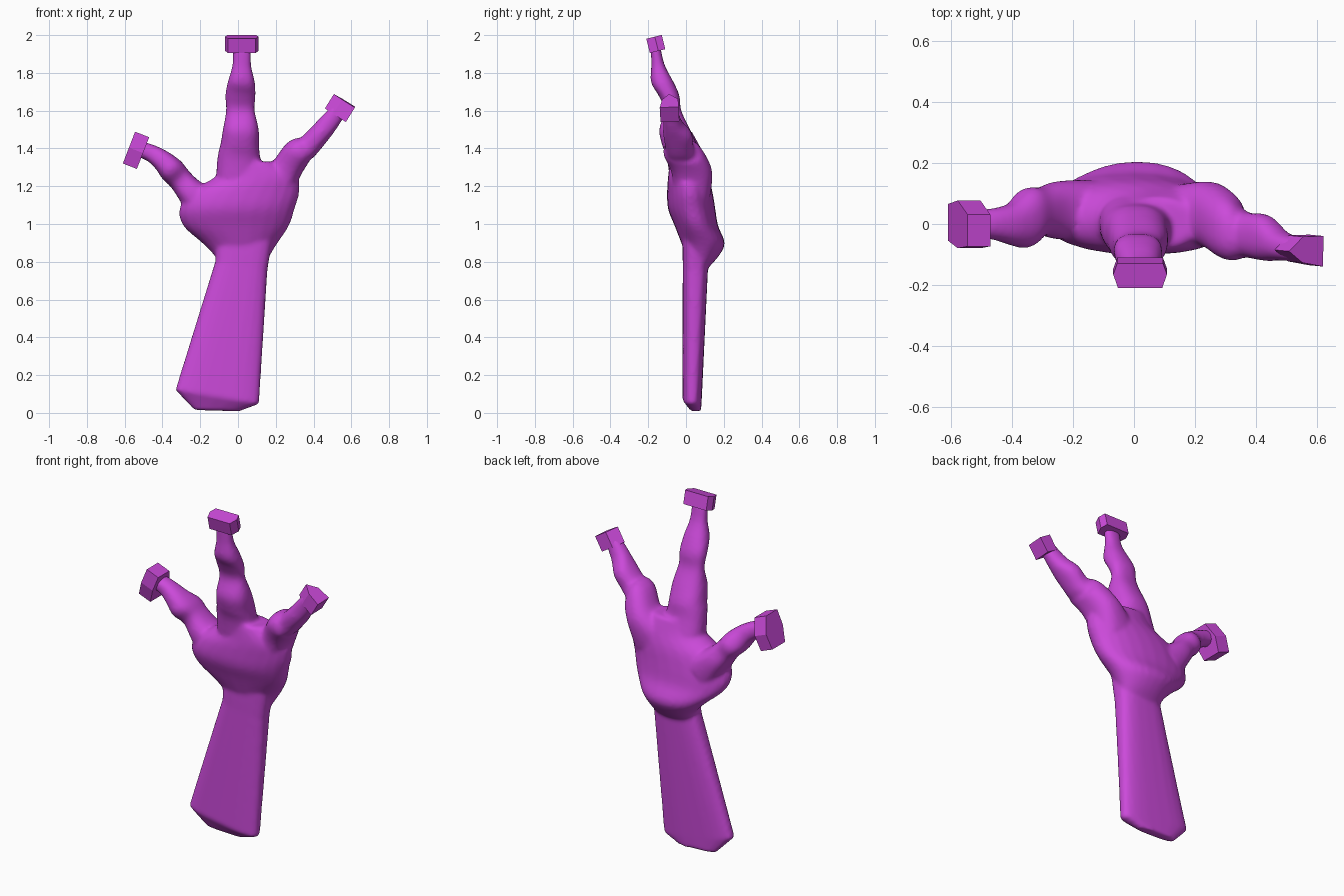
import bpy, bmesh, math
from mathutils import Vector

if "Cube" in bpy.data.objects:
    bpy.data.objects.remove(bpy.data.objects["Cube"])

purple = bpy.data.materials.new("bright_purple")
purple.diffuse_color = (0.60, 0.068, 0.70, 1)
purple.use_nodes = True
purple.node_tree.nodes["Principled BSDF"].inputs["Base Color"].default_value = purple.diffuse_color


def finish(name, bm):
    bmesh.ops.recalc_face_normals(bm, faces=bm.faces)
    mesh = bpy.data.meshes.new(name)
    bm.to_mesh(mesh)
    bm.free()
    mesh.materials.append(purple)
    obj = bpy.data.objects.new(name, mesh)
    bpy.context.collection.objects.link(obj)
    return obj


def refine(stations, steps=4):
    """Catmull-Rom interpolation of the stations."""
    last, result = len(stations) - 1, []
    for i in range(last):
        p = [stations[min(max(i + k, 0), last)] for k in (-1, 0, 1, 2)]
        for j in range(steps):
            t = j / steps
            result.append(tuple(
                b + 0.5 * t * (c - a + t * (2 * a - 5 * b + 4 * c - d + t * (3 * (b - c) + d - a)))
                for a, b, c, d in zip(*p)))
    return result + [stations[-1]]


def loft(bm, stations, power=0.85, sides=24, level=False):
    """Closed tube through (x, y, z, half width, half depth) stations."""
    rings = []
    for i, (x, y, z, w, d) in enumerate(stations):
        a, b = stations[max(i - 1, 0)], stations[min(i + 1, len(stations) - 1)]
        side = Vector((1, 0, 0)) if level else Vector((b[2] - a[2], 0, a[0] - b[0])).normalized()
        ring = []
        for k in range(sides):
            t = 2 * math.pi * k / sides
            c, s = math.cos(t), math.sin(t)
            c = math.copysign(abs(c) ** power, c)
            s = math.copysign(abs(s) ** power, s)
            ring.append(bm.verts.new(Vector((x, y, z)) + side * (w * c) + Vector((0, d * s, 0))))
        rings.append(ring)
    for r, q in zip(rings, rings[1:]):
        for k in range(sides):
            n = (k + 1) % sides
            bm.faces.new((r[k], r[n], q[n], q[k]))
    bm.faces.new(rings[0][::-1])
    bm.faces.new(rings[-1])


def fingertip(name, centre, axis, width, depth, length, profile):
    """Flat-faced block at the end of a finger."""
    bm = bmesh.new()
    axis = Vector(axis).normalized()
    side = Vector((axis.z, 0, -axis.x)).normalized()
    out = side.cross(axis)
    if out.y < 0:
        out = -out
    ends = [[bm.verts.new(Vector(centre) + axis * (e * length / 2) + side * (u * width) + out * (v * depth))
             for u, v in profile] for e in (-1, 1)]
    count = len(profile)
    for k in range(count):
        n = (k + 1) % count
        bm.faces.new((ends[0][k], ends[0][n], ends[1][n], ends[1][k]))
    bm.faces.new(ends[0][::-1])
    bm.faces.new(ends[1])
    return finish(name, bm)


hand = bmesh.new()

# Forearm with rounded lower end
loft(hand, [(-.112, .052, .012, .12, .028), (-.11, .032, .085, .225, .052),
            (.018, .05, .78, .14, .067), (.035, .05, .95, .15, .07)], 0.7)

# Palm with protruding heel
loft(hand, refine([(.02, .07, .76, .11, .04), (.022, .088, .83, .145, .085),
                   (.01, .09, .90, .20, .115), (-.01, .055, .99, .28, .115),
                   (-.005, .03, 1.08, .305, .125), (.035, .02, 1.17, .29, .12),
                   (.095, .01, 1.25, .215, .105), (.065, 0, 1.33, .13, .085)]), 0.95, level=True)

# Middle finger
loft(hand, refine([(.01, .02, 1.18, .13, .10), (.005, -.015, 1.34, .115, .085),
                   (.01, -.035, 1.42, .102, .092), (.015, -.06, 1.50, .095, .082),
                   (.012, -.07, 1.60, .076, .045), (.013, -.09, 1.68, .08, .055),
                   (.018, -.125, 1.75, .072, .06), (.02, -.148, 1.84, .050, .036),
                   (.02, -.16, 1.93, .048, .026)]))

# Right finger
loft(hand, refine([(.17, .03, 1.16, .13, .10), (.25, .03, 1.28, .085, .108),
                   (.315, -.015, 1.375, .078, .105), (.365, -.035, 1.405, .062, .075),
                   (.43, -.045, 1.475, .056, .076), (.48, -.07, 1.535, .052, .05),
                   (.54, -.085, 1.61, .042, .038)]))

# Left finger
loft(hand, refine([(-.16, .045, 1.08, .11, .10), (-.25, .045, 1.17, .075, .095),
                   (-.305, .04, 1.235, .064, .08), (-.35, .02, 1.285, .068, .098),
                   (-.40, 0, 1.335, .056, .07), (-.46, 0, 1.375, .046, .052),
                   (-.53, 0, 1.40, .042, .045)]))

# Blend the lofts into one smooth skin
body = finish("hand_and_forearm", hand)
remesh = body.modifiers.new("blend", 'REMESH')
remesh.mode = 'VOXEL'
remesh.voxel_size = 0.011
remesh.use_smooth_shade = True
smooth = body.modifiers.new("soften", 'SMOOTH')
smooth.factor = 0.5
smooth.iterations = 6

# Blunt fingertips
fingertip("middle_fingertip", (.02, -.16, 1.953), (0, -.24, .97), .088, .042, .078,
          [(-1, .1), (-.82, -1), (.82, -1), (1, .1), (.85, 1), (-.85, 1)])
fingertip("right_fingertip", (.54, -.087, 1.615), (.53, -.05, .85), .066, .05, .09,
          [(-1, 0), (-.2, -.75), (1, -1), (1, 1), (-.2, .95)])
fingertip("left_fingertip", (-.54, 0, 1.39), (-.93, 0, .36), .09, .077, .08,
          [(-1, -.7), (0, -1.03), (1, -.95), (1, .4), (0, 1), (-1, .85)])
